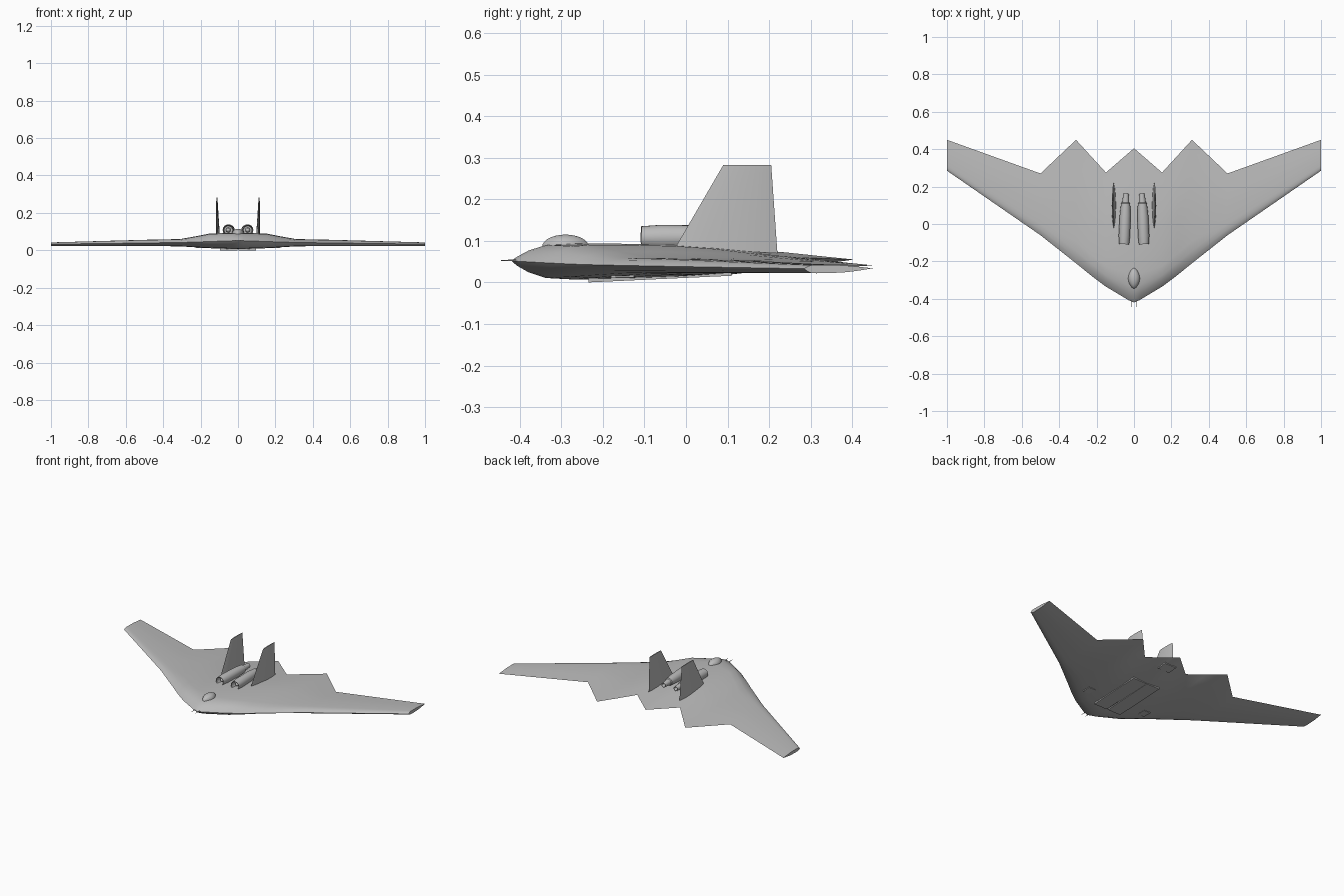
import bpy, bmesh, math
from mathutils import Vector, Matrix

if "Cube" in bpy.data.objects:
    bpy.data.objects.remove(bpy.data.objects["Cube"], do_unlink=True)

grey = bpy.data.materials.new("airframe grey")
grey.use_nodes = True
grey.diffuse_color = (0.5, 0.5, 0.5, 1)
grey.node_tree.nodes["Principled BSDF"].inputs["Base Color"].default_value = (0.5, 0.5, 0.5, 1)


def finish(name, bm, angle=30, mirror=False):
    """Turn a bmesh into a smooth-shaded grey object, optionally mirrored in x."""
    bmesh.ops.remove_doubles(bm, verts=bm.verts, dist=1e-5)
    bmesh.ops.recalc_face_normals(bm, faces=bm.faces)
    mesh = bpy.data.meshes.new(name)
    bm.to_mesh(mesh)
    bm.free()
    mesh.materials.append(grey)
    ob = bpy.data.objects.new(name, mesh)
    bpy.context.collection.objects.link(ob)
    if mirror:
        mod = ob.modifiers.new("mirror", 'MIRROR')
        mod.use_mirror_merge = True
        mod.merge_threshold = 1e-4
    bpy.ops.object.select_all(action='DESELECT')
    ob.select_set(True)
    bpy.context.view_layer.objects.active = ob
    bpy.ops.object.shade_smooth_by_angle(angle=math.radians(angle))
    return ob


def loft(bm, rings, cap_start=True, cap_end=True):
    """Skin a series of closed rings with equal point counts."""
    rows = [[bm.verts.new(p) for p in ring] for ring in rings]
    n = len(rows[0])
    for a, b in zip(rows, rows[1:]):
        for i in range(n):
            j = (i + 1) % n
            bm.faces.new((a[i], a[j], b[j], b[i]))
    if cap_start:
        bm.faces.new(rows[0])
    if cap_end:
        bm.faces.new(rows[-1])


def lerp(a, b, t):
    return a + (b - a) * t


# Flying wing: airfoil sections from the centreline to the tip
# x, leading y, trailing y, leading z, trailing z, top z, bottom z
stations = [
    (0, -0.42, 0.405, 0.052, 0.055, 0.093, 0.007),
    (0.03, -0.407, 0.379, 0.051, 0.056, 0.093, 0.007),
    (0.15, -0.335, 0.275, 0.047, 0.06, 0.09, 0.011),
    (0.23, -0.275, 0.3625, 0.044, 0.05, 0.074, 0.016),
    (0.31, -0.21, 0.45, 0.042, 0.041, 0.060, 0.021),
    (0.5, -0.06, 0.27, 0.039, 0.045, 0.056, 0.023),
    (1.0, 0.285, 0.45, 0.033, 0.034, 0.042, 0.022),
]
# chord fraction, upper fullness, lower fullness
section = [(0.015, 0.22, 0.25), (0.05, 0.6, 0.62), (0.1, 0.92, 0.92), (0.18, 1, 1),
           (0.32, 1, 0.97), (0.5, 0.93, 0.88), (0.64, 0.76, 0.74), (0.8, 0.46, 0.44),
           (0.92, 0.18, 0.18)]


def airfoil(x, y0, y1, z0, z1, top, bottom):
    upper, lower = [], []
    for t, u, d in section:
        y, base = lerp(y0, y1, t), lerp(z0, z1, t)
        upper.append((x, y, lerp(base, top, u)))
        lower.append((x, y, lerp(base, bottom, d)))
    return [(x, y0, z0)] + upper + [(x, y1, z1)] + lower[::-1]


bm = bmesh.new()
loft(bm, [airfoil(*s) for s in stations], cap_start=False)
finish("flying_wing", bm, 35, mirror=True)


# Tail fins: lens section tapering to a thin top
def lens(y0, y1, x, half, za, zb, n=8):
    pts = []
    for side in (1, -1):
        for i in range(n):
            t = i / n if side == 1 else 1 - i / n
            w = half * math.sin(math.pi * t) ** 0.7 if 0 < t < 1 else 0
            pts.append((x + side * w, lerp(y0, y1, t), lerp(za, zb, t)))
    return pts


bm = bmesh.new()
loft(bm, [lens(-0.025, 0.22, 0.108, 0.011, 0.085, 0.07),
          lens(0.09, 0.205, 0.113, 0.003, 0.283, 0.283)])
finish("tail_fins", bm, 35, mirror=True)

# Engines: turned nacelle with hollow intake, spinner and nozzle (y, radius)
nacelle = [(-0.1, 0), (-0.085, 0.011), (-0.07, 0.013), (-0.07, 0.022), (-0.105, 0.024),
           (-0.108, 0.027), (-0.06, 0.0305), (0.05, 0.029), (0.11, 0.024), (0.115, 0.019),
           (0.165, 0.014), (0.165, 0.011), (0.14, 0)]
bm = bmesh.new()
verts = [bm.verts.new((r, y, 0)) for y, r in nacelle]
edges = [bm.edges.new(pair) for pair in zip(verts, verts[1:])]
bmesh.ops.spin(bm, geom=verts + edges, cent=(0, 0, 0), axis=(0, 1, 0),
               angle=math.tau, steps=24)
bmesh.ops.transform(bm, verts=bm.verts, matrix=Matrix.Translation((0.049, 0, 0.108))
                    @ Matrix.Rotation(0.04, 4, 'Z'))
finish("engines", bm, 35, mirror=True)

# Cockpit canopy: teardrop dome
bm = bmesh.new()
bmesh.ops.create_uvsphere(bm, u_segments=24, v_segments=16, radius=1)
for v in bm.verts:
    pinch = 1 - 0.3 * v.co.y ** 2
    v.co = Vector((v.co.x * 0.032 * pinch, -0.29 + v.co.y * 0.056, 0.086 + v.co.z * 0.029))
finish("canopy", bm, 60)

# Nose probes
bm = bmesh.new()
bmesh.ops.create_cone(bm, segments=8, radius1=0.0025, radius2=0.001, depth=0.05,
                      cap_ends=True, matrix=Matrix.Translation((0.015, -0.42, 0.053))
                      @ Matrix.Rotation(math.pi / 2, 4, 'X'))
finish("nose_probes", bm, 40, mirror=True)


# Belly doors: thin plates following the slope of the underside
def plate(name, x0, x1, y0, y1, z_front, z_back, thick=0.009, mirror=True):
    def rect(lift):
        return [(x0, y0, z_front + lift), (x1, y0, z_front + lift),
                (x1, y1, z_back + lift), (x0, y1, z_back + lift)]
    bm = bmesh.new()
    loft(bm, [rect(0), rect(thick)])
    finish(name, bm, 30, mirror)


plate("bay_doors", 0.004, 0.095, -0.235, 0.11, 0, 0.016)
plate("side_doors", 0.18, 0.225, -0.18, -0.125, 0.011, 0.012)
plate("tail_hatch", -0.04, 0.04, 0.26, 0.32, 0.033, 0.041, mirror=False)
